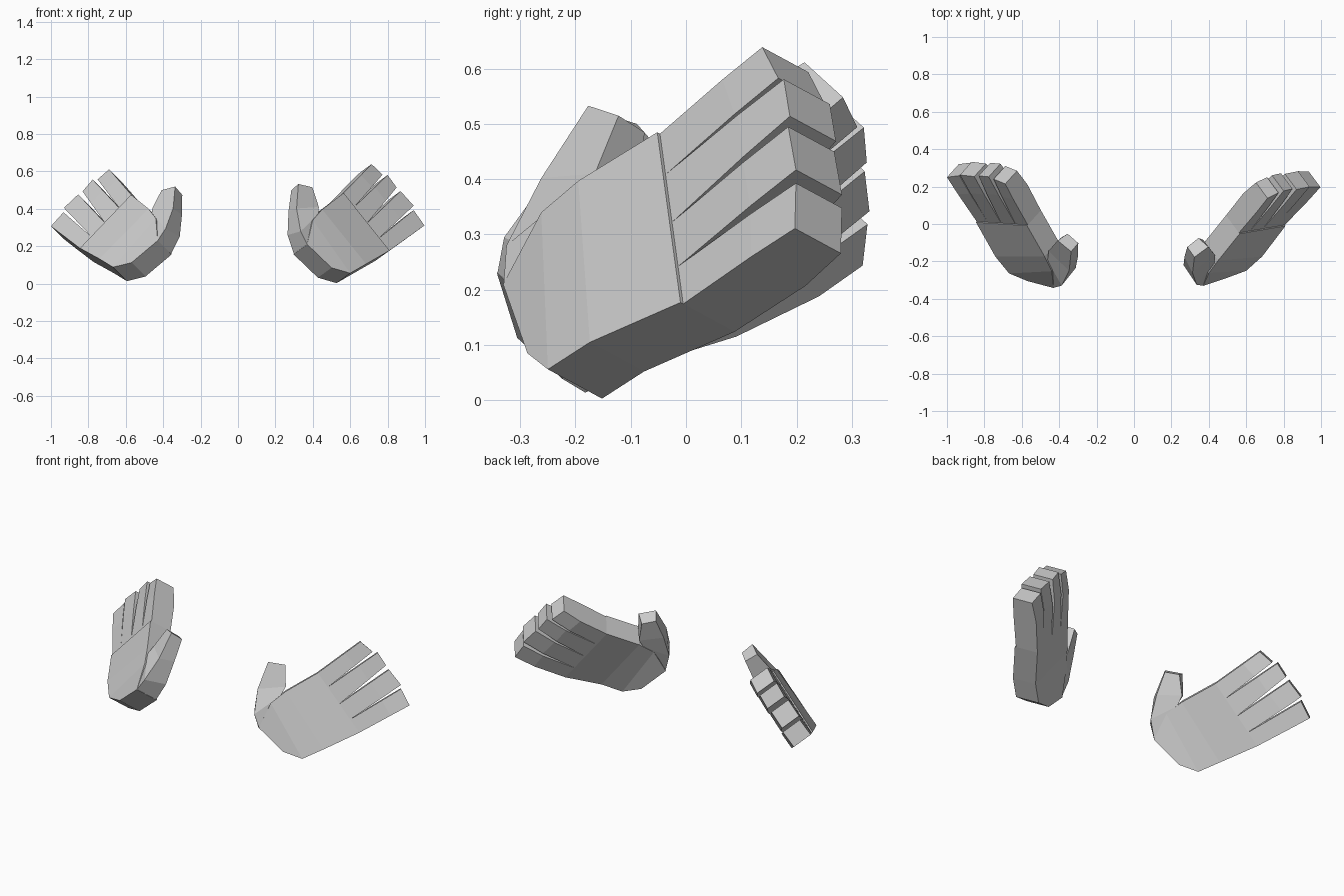
import bpy, bmesh
from mathutils import Vector as V, Matrix

if "Cube" in bpy.data.objects:
    bpy.data.objects.remove(bpy.data.objects["Cube"])

T = V((-.073, .098, -.053))          # thickness: palm side -> back of hand


def frame(a, b, c):
    a, b, c = V(a), V(b), V(c)
    x = (b - a).normalized()
    z = x.cross(c - a).normalized()
    m = Matrix((x, z.cross(x), z)).transposed().to_4x4()
    return Matrix.Translation(a) @ m


# The left hand is the mirrored right hand, turned slightly
# (frames from little finger tip, index tip and wrist corner)
LEFT = (frame((-1, .25, .307), (-.693, .215, .607), (-.59, -.177, .009))
        @ frame((-.997, .197, .311), (-.714, .138, .639), (-.527, -.143, .002)).inverted()
        @ Matrix.Scale(-1, 4, (1, 0, 0)))


def slab(p, q, t=T):
    """Four-cornered ring from two palm-side points and a thickness."""
    p, q = V(p), V(q)
    return [p, q, q + t, p + t]


def loft(name, rings, matrix):
    bm = bmesh.new()
    vs = [[bm.verts.new(matrix @ V(p)) for p in r] for r in rings]
    for a, b in zip(vs, vs[1:]):
        for i in range(4):
            j = (i + 1) % 4
            bm.faces.new((a[i], a[j], b[j], b[i]))
    bm.faces.new(vs[0])
    bm.faces.new(vs[-1])
    bmesh.ops.recalc_face_normals(bm, faces=bm.faces)
    me = bpy.data.meshes.new(name)
    bm.to_mesh(me)
    bm.free()
    bpy.context.collection.objects.link(bpy.data.objects.new(name, me))


# Crease between palm and fingers
TOP, BOTTOM = V((.565, -.052, .485)), V((.81, -.01, .177))
SPLITS = (0, .24, .52, .78, 1)
TIPS = {
    "index_finger": ((.714, .138, .639), (.773, .167, .583)),
    "middle_finger": ((.80, .177, .581), (.848, .188, .514)),
    "ring_finger": ((.869, .185, .495), (.939, .199, .417)),
    "little_finger": ((.939, .199, .393), (.997, .197, .311)),
}


def hand(side, m):
    # Palm, from finger crease to wrist
    loft(side + "_palm", [
        slab(TOP, BOTTOM),
        slab((.45, -.195, .397), (.685, -.174, .105)),
        slab((.40, -.262, .34), (.60, -.25, .056)),
        slab((.37, -.331, .21), (.50, -.287, .085)),
    ], m)

    # Fingers fan out from the crease, sitting a hair below the palm surface
    for (name, (p, q)), s, e in zip(TIPS.items(), SPLITS, SPLITS[1:]):
        p, q = V(p), V(q)
        a, b = TOP.lerp(BOTTOM, s), TOP.lerp(BOTTOM, e)
        sink = T * .05
        loft(f"{side}_{name}", [
            slab(a + sink, b + sink, T * .95),
            slab(a.lerp(p, .62), b.lerp(q, .62)),
            slab(p, q, T * .85),
        ], m)

    # Thumb, rooted inside the palm
    loft(side + "_thumb", [
        [(.37, -.33, .21), (.46, -.24, .22), (.40, -.17, .19), (.30, -.235, .157)],
        [(.335, -.325, .28), (.43, -.213, .373), (.365, -.12, .325), (.265, -.22, .26)],
        [(.313, -.262, .402), (.432, -.165, .41), (.37, -.085, .375), (.27, -.175, .385)],
        [(.323, -.177, .533), (.398, -.122, .515), (.345, -.075, .485), (.285, -.123, .5)],
    ], m)


hand("right", Matrix.Identity(4))
hand("left", LEFT)
